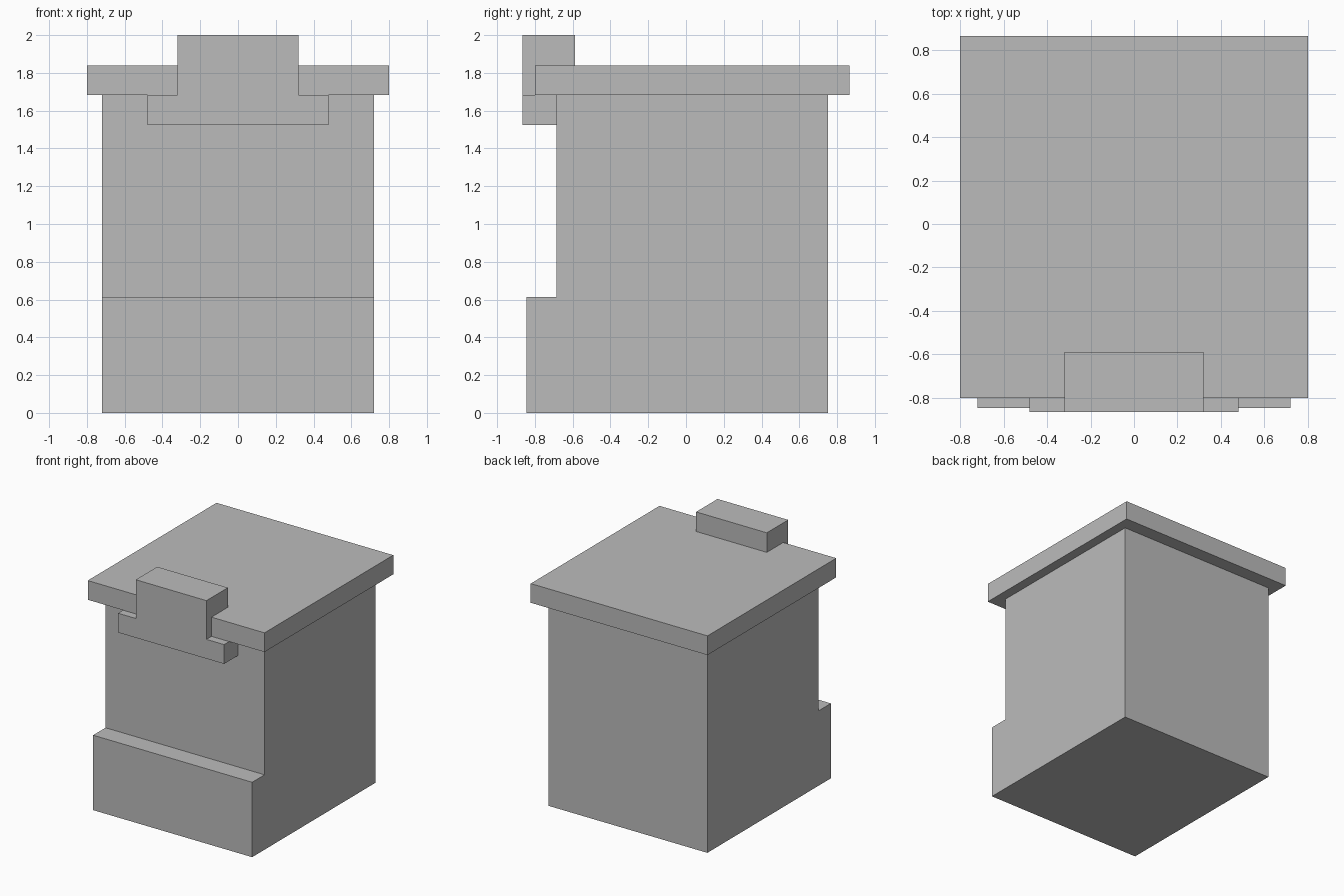
import bpy
import bmesh

cube = bpy.data.objects.get("Cube")
if cube:
    bpy.data.objects.remove(cube, do_unlink=True)

grey = bpy.data.materials.new("plain grey")
grey.use_nodes = True
colour = (0.5, 0.5, 0.5, 1)
grey.diffuse_color = colour
grey.node_tree.nodes["Principled BSDF"].inputs["Base Color"].default_value = colour


def extrude_profile(name, profile, half_width):
    """Sweep a closed (y, z) side profile symmetrically across x."""
    bm = bmesh.new()
    face = bm.faces.new([bm.verts.new((-half_width, y, z)) for y, z in profile])
    swept = bmesh.ops.extrude_face_region(bm, geom=[face])["geom"]
    verts = [v for v in swept if isinstance(v, bmesh.types.BMVert)]
    bmesh.ops.translate(bm, verts=verts, vec=(2 * half_width, 0, 0))
    bmesh.ops.recalc_face_normals(bm, faces=bm.faces)
    mesh = bpy.data.meshes.new(name)
    bm.to_mesh(mesh)
    bm.free()
    mesh.materials.append(grey)
    obj = bpy.data.objects.new(name, mesh)
    bpy.context.collection.objects.link(obj)
    return obj


def rectangle(y0, y1, z0, z1):
    return [(y0, z0), (y1, z0), (y1, z1), (y0, z1)]


BACK, FRONT = 0.865, -0.865
WALL = -0.685           # recessed front wall
EAVE, ROOF_TOP = 1.683, 1.84
ROOF_FRONT = -0.8

# Body with its projecting front base
extrude_profile("body", [(-0.845, 0), (0.752, 0), (0.752, EAVE),
                         (WALL, EAVE), (WALL, 0.613), (-0.845, 0.613)], 0.72)

# Overhanging flat roof
extrude_profile("roof", rectangle(ROOF_FRONT, BACK, EAVE, ROOF_TOP), 0.8)

# Stepped crest hooked over the front roof edge
extrude_profile("crest", [(FRONT, EAVE), (ROOF_FRONT, EAVE), (ROOF_FRONT, ROOF_TOP),
                          (-0.588, ROOF_TOP), (-0.588, 2), (FRONT, 2)], 0.32)

# Wider bar beneath the crest
extrude_profile("crest_bar", rectangle(FRONT, WALL, 1.525, EAVE), 0.48)
